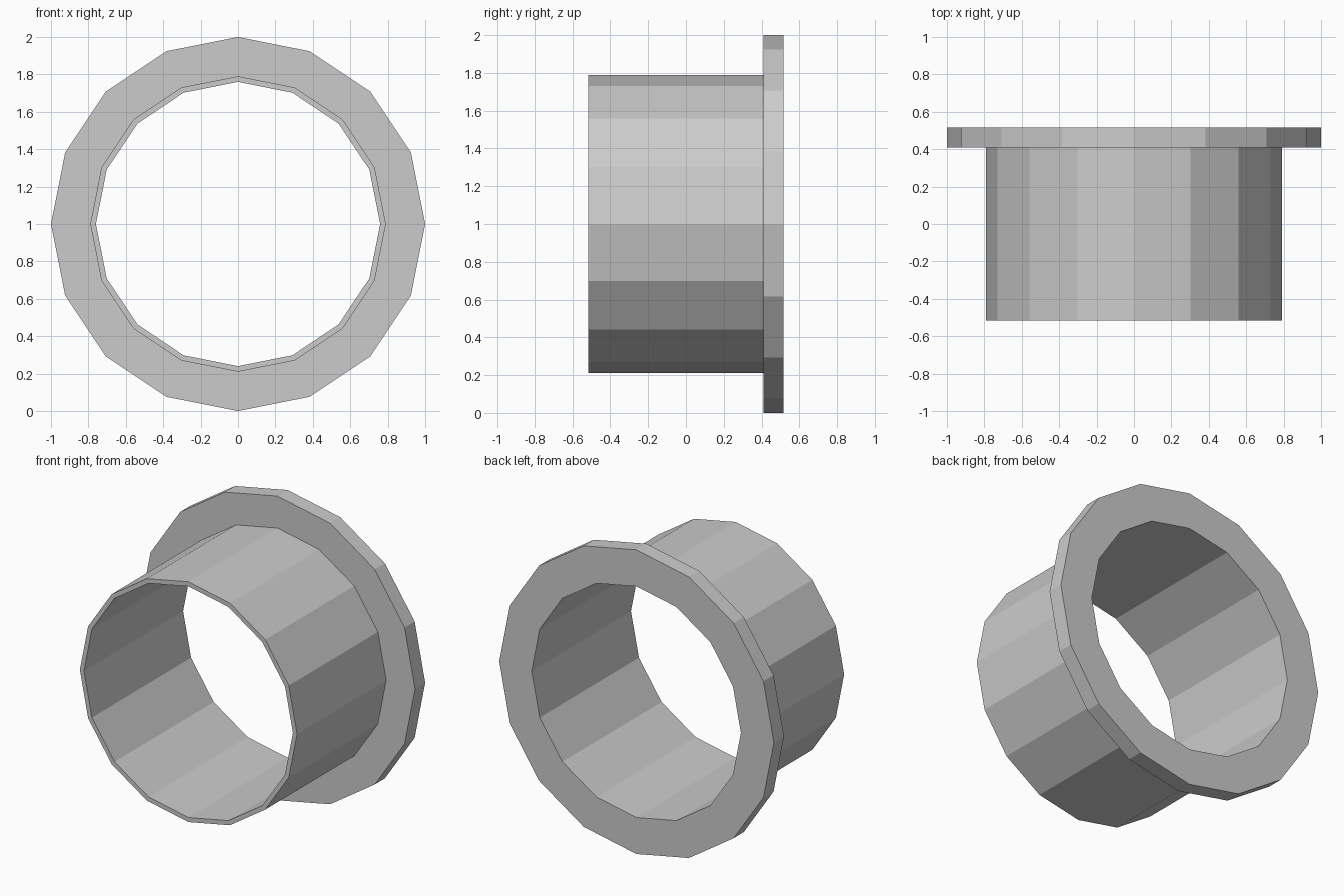
import bpy, bmesh
from math import sin, cos, pi

if "Cube" in bpy.data.objects:
    bpy.data.objects.remove(bpy.data.objects["Cube"])

SIDES = 16
CENTRE_Z = 1.0

# L-shaped cross-section (radius, y): thin tube wall with a wide flange at the back
profile = [(0.76, -0.515), (0.79, -0.515), (0.79, 0.41),
           (1.0, 0.41), (1.0, 0.515), (0.76, 0.515)]


def lathe(name, profile, sides):
    """Revolve a closed profile around the y axis with flat facets."""
    bm = bmesh.new()
    rings = []
    for i in range(sides):
        a = 2 * pi * i / sides
        rings.append([bm.verts.new((r * cos(a), y, CENTRE_Z + r * sin(a)))
                      for r, y in profile])
    n = len(profile)
    for i in range(sides):
        a, b = rings[i], rings[(i + 1) % sides]
        for j in range(n):
            k = (j + 1) % n
            bm.faces.new((a[j], a[k], b[k], b[j]))
    bmesh.ops.recalc_face_normals(bm, faces=bm.faces)
    mesh = bpy.data.meshes.new(name)
    bm.to_mesh(mesh)
    bm.free()
    obj = bpy.data.objects.new(name, mesh)
    bpy.context.collection.objects.link(obj)
    return obj


# Open pipe collar with its flange
lathe("flanged_pipe", profile, SIDES)
